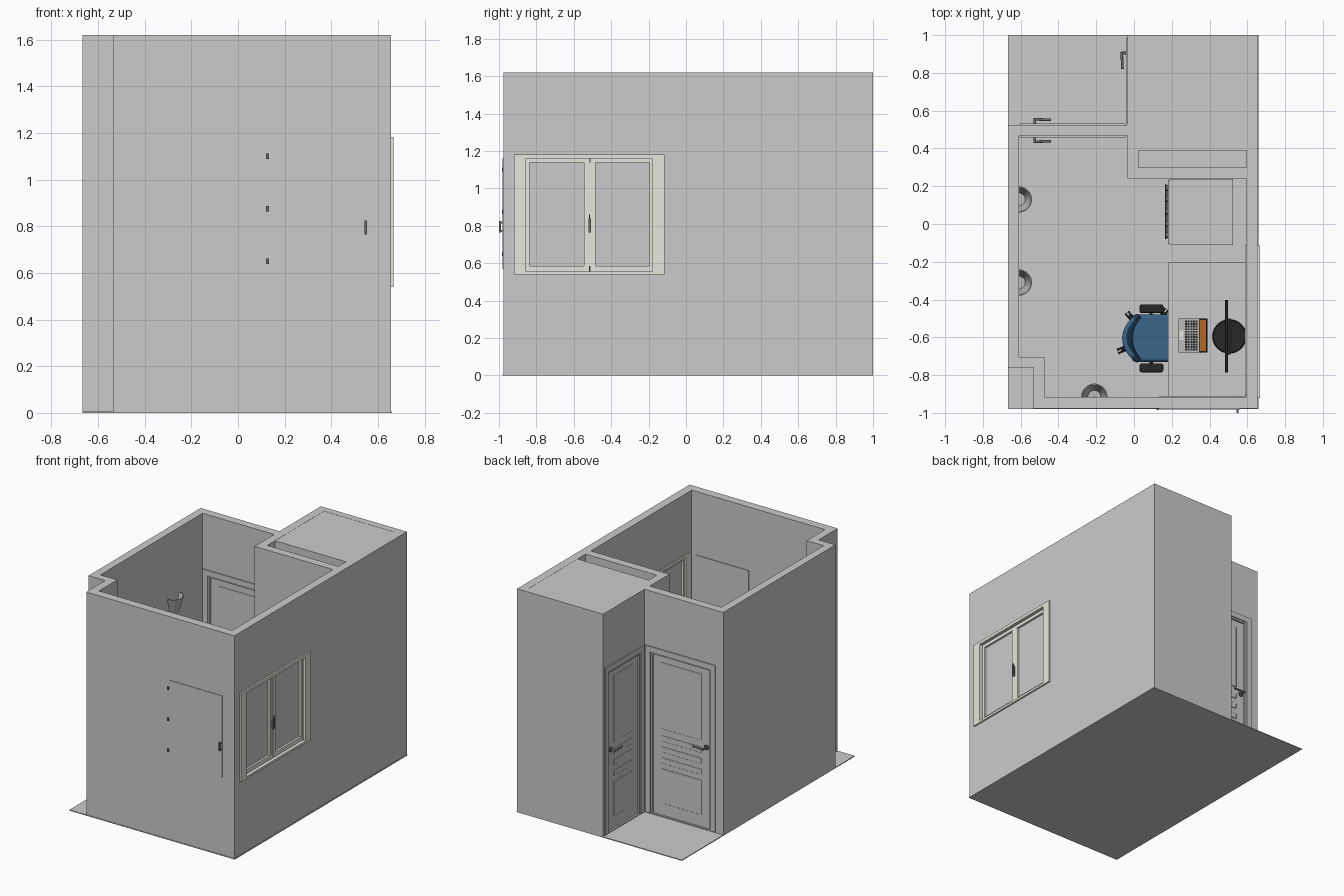
import bpy, bmesh, math
from mathutils import Matrix, Vector

if "Cube" in bpy.data.objects:
    bpy.data.objects.remove(bpy.data.objects["Cube"])

ID = Matrix.Identity(4)

def mat(name, r, g, b):
    m = bpy.data.materials.new(name)
    m.diffuse_color = (r, g, b, 1)
    m.use_nodes = True
    m.node_tree.nodes["Principled BSDF"].inputs["Base Color"].default_value = m.diffuse_color
    return m

BEIGE, GLASS = mat("beige", .8, .8, .73), mat("glass", .6, .6, .62)
BLACK, METAL = mat("black", .02, .02, .02), mat("dark_metal", .15, .15, .15)
BLUE, ORANGE = mat("blue", .04, .13, .25), mat("orange", .8, .25, .03)
SILVER, GROUND = mat("silver", .5, .5, .5), mat("ground_grey", .55, .55, .55)

def finish(name, bm, m=None, M=ID, bevel=0, smooth=False):
    bmesh.ops.recalc_face_normals(bm, faces=bm.faces)
    me = bpy.data.meshes.new(name)
    bm.to_mesh(me)
    bm.free()
    me.transform(M)
    ob = bpy.data.objects.new(name, me)
    bpy.context.collection.objects.link(ob)
    if m:
        me.materials.append(m)
    if smooth:
        me.shade_smooth()
        me.set_sharp_from_angle(angle=.7)
    if bevel:
        b = ob.modifiers.new("bevel", 'BEVEL')
        b.width, b.segments = bevel, 3
    return ob

def box(bm, lo, hi):
    lo, hi = Vector(lo), Vector(hi)
    T = Matrix.Translation((lo + hi) / 2) @ Matrix.Diagonal((*(hi - lo), 1))
    bmesh.ops.create_cube(bm, size=1, matrix=T)

def rod(bm, p, q, r, r2=None, n=16):
    p, q = Vector(p), Vector(q)
    T = Matrix.Translation((p + q) / 2) @ (q - p).to_track_quat('Z', 'Y').to_matrix().to_4x4()
    bmesh.ops.create_cone(bm, cap_ends=True, segments=n, radius1=r, radius2=r if r2 is None else r2,
                          depth=(q - p).length, matrix=T)

def boxes(name, lst, m=None, M=ID, bevel=0):
    bm = bmesh.new()
    for lo, hi in lst:
        box(bm, lo, hi)
    return finish(name, bm, m, M, bevel)

def rods(name, lst, m=None, M=ID):
    bm = bmesh.new()
    for a in lst:
        rod(bm, *a)
    return finish(name, bm, m, M, smooth=True)

def slab(name, loops, z0, z1, m=None):
    # flat plan with holes, extruded upwards
    bm = bmesh.new()
    for loop in loops:
        vs = [bm.verts.new((x, y, z0)) for x, y in loop]
        for a, b in zip(vs, vs[1:] + vs[:1]):
            bm.edges.new((a, b))
    bmesh.ops.triangle_fill(bm, edges=bm.edges[:], use_beauty=True)
    g = bmesh.ops.extrude_face_region(bm, geom=bm.faces[:])
    vs = [v for v in g["geom"] if isinstance(v, bmesh.types.BMVert)]
    bmesh.ops.translate(bm, verts=vs, vec=(0, 0, z1 - z0))
    return finish(name, bm, m)

# floor and walls
H = 1.62
outer = [(-.533, -.977), (.655, -.977), (.655, 1), (-.035, 1), (-.035, .525), (-.667, .525), (-.667, -.76), (-.533, -.76)]
room = [(-.475, -.915), (.595, -.915), (.595, .24), (-.035, .24), (-.035, .465), (-.61, .465), (-.61, -.705), (-.475, -.705)]
bath = [(.025, .30), (.595, .30), (.595, .95), (.025, .95)]
boxes("ground_plate", [((-.667, -.98, 0), (.66, 1, .006))], GROUND)
slab("room_floor", [room], .006, .012)
slab("bath_floor", [bath], .006, .012)
walls = slab("walls", [outer, room, bath], .006, H)
cutter = boxes("wall_cutter", [((-.565, .4, .013), (-.085, .6, 1.18)), ((-.1, .575, .013), (.1, .945, 1.18)),
                               ((.55, -.86, .552), (.7, -.17, 1.165))])
cutter.hide_render = True
bo = walls.modifiers.new("openings", 'BOOLEAN')
bo.operation, bo.object, bo.solver = 'DIFFERENCE', cutter, 'EXACT'
bpy.context.view_layer.update()
walls.data = bpy.data.meshes.new_from_object(walls.evaluated_get(bpy.context.evaluated_depsgraph_get()))
walls.modifiers.clear()
bpy.data.objects.remove(cutter)
boxes("bath_roof", [((.025, .39, H - .06), (.595, .95, H - .001))])

# doors: local x along the wall, local y is the outward normal
def door(name, w, s, M):
    h, t, k = w / 2, .04, 1.18
    trim, panels = [], []
    for v0, v1 in ((.03, .038), (-.038, -.03)):
        trim += [((-h - t, v0, .012), (-h, v1, k)), ((h, v0, .012), (h + t, v1, k)),
                 ((-h - t, v0, k), (h + t, v1, k + t))]
    trim += [((-h, -.03, .012), (-h + .012, .03, k)), ((h - .012, -.03, .012), (h, .03, k)),
             ((-h + .012, -.03, k - .012), (h - .012, .03, k))]
    boxes(name + "_frame", trim, None, M)
    boxes(name + "_leaf", [((-h + .013, -.018, .014), (h - .013, .018, k - .014))], None, M)
    pw = h - .08
    for z0, z1 in ((.64, 1.12), (.55, .59), (.47, .51), (.39, .43), (.1, .35)):
        panels.append(((-pw, -.023, z0), (pw, .023, z1)))
    boxes(name + "_panels", panels, None, M, .004)
    u, grip = s * (h - .04), []
    for d in (-1, 1):
        grip += [((u, d * .017, .6), (u, d * .026, .6), .018), ((u, d * .02, .6), (u, d * .062, .6), .007),
                 ((u + s * .006, d * .06, .6), (u - s * .085, d * .056, .6), .007)]
    rods(name + "_handles", grip, METAL, M)

door("entry_door", .48, -1, Matrix.Translation((-.325, .495, 0)))
door("bath_door", .37, 1, Matrix.Translation((-.005, .76, 0)) @ Matrix.Rotation(math.pi / 2, 4, 'Z'))

# window in the right wall
def ring(x0, x1, y0, y1, z0, z1, side, bot, top):
    return [((x0, y0, z0), (x1, y0 + side, z1)), ((x0, y1 - side, z0), (x1, y1, z1)),
            ((x0, y0 + side, z0), (x1, y1 - side, z0 + bot)), ((x0, y0 + side, z1 - top), (x1, y1 - side, z1))]

boxes("window_trim", ring(.65, .667, -.92, -.115, .54, 1.182, .065, .016, .022)
      + ring(.588, .6, -.905, -.115, .54, 1.182, .065, .016, .022), BEIGE)
boxes("window_sashes", ring(.605, .64, -.856, -.516, .555, 1.162, .02, .03, .024)
      + ring(.605, .64, -.514, -.174, .555, 1.162, .02, .03, .024)
      + [((.61, -.546, .585), (.638, -.484, 1.138))], BEIGE)
boxes("window_glass", [((.62, -.84, .58), (.625, -.54, 1.14)), ((.62, -.49, .58), (.625, -.19, 1.14))], GLASS)
boxes("window_handle", [((.638, -.522, .765), (.65, -.508, .84)), ((.645, -.518, .78), (.656, -.512, .86))], METAL)

# flush hatch in the front wall
boxes("hatch_leaf", [((.135, -.981, .57), (.56, -.976, 1.16)), ((.135, -.916, .57), (.56, -.91, 1.16))])
boxes("hatch_hinges", [((.12, -.985, z - .011), (.132, -.975, z + .011)) for z in (.65, .875, 1.1)], METAL)
boxes("hatch_handle", [((.543, -1, .765), (.553, -.99, .825)), ((.543, -.99, .768), (.553, -.978, .778)),
                       ((.543, -.99, .812), (.553, -.978, .822))], METAL)

# half-cone wall lamps
def lamp(name, x, y, start):
    prof = [(.002, 1.02), (.03, 1.02), (.07, 1.15), (.064, 1.15), (.034, 1.035), (.002, 1.035)]
    bm, n = bmesh.new(), 20
    rows = []
    for i in range(n + 1):
        a = start + math.pi * i / n
        rows.append([bm.verts.new((x + r * math.cos(a), y + r * math.sin(a), z)) for r, z in prof])
    for a, b in zip(rows, rows[1:]):
        for j in range(len(prof)):
            k = (j + 1) % len(prof)
            bm.faces.new((a[j], a[k], b[k], b[j]))
    bm.faces.new(rows[0])
    bm.faces.new(rows[-1])
    finish(name, bm, SILVER, smooth=True)

lamp("left_lamp_1", -.61, .13, -math.pi / 2)
lamp("left_lamp_2", -.61, -.31, -math.pi / 2)
lamp("front_lamp", -.21, -.915, 0)

# desk
D = .45
boxes("desk", [((.18, -.912, D - .02), (.594, -.205, D)), ((.2, -.905, .012), (.585, -.885, D - .02)),
               ((.2, -.232, .012), (.585, -.212, D - .02)), ((.57, -.885, .2), (.585, -.232, D - .02))])

# cooker with knobs, oven door and handle
boxes("cooker_body", [((.19, -.11, .012), (.525, .238, .52))], GLASS)
boxes("cooker_front", [((.18, -.105, .04), (.19, .233, .41)), ((.18, -.105, .42), (.19, .233, .515))], SILVER)
boxes("oven_window", [((.178, -.06, .12), (.181, .19, .34))], BLACK)
rods("cooker_knobs", [((.181, y, .467), (.168, y, .467), .014) for y in (-.06, 0, .065, .13, .19)]
     + [((.17, -.08, .385), (.17, .21, .385), .005)], METAL)

# laptop
boxes("laptop_base", [((.235, -.68, D), (.35, -.5, D + .008))], SILVER)
boxes("laptop_keys", [((.27 + i * .014, -.67 + j * .0135, D + .007), (.281 + i * .014, -.66 + j * .0135, D + .011))
                      for i in range(5) for j in range(12)], BLACK)
boxes("laptop_touchpad", [((.241, -.615, D + .007), (.262, -.565, D + .0095))], BEIGE)
tilt = Matrix.Translation((.348, -.59, D + .008)) @ Matrix.Rotation(.3, 4, 'Y')
boxes("laptop_lid", [((0, -.09, 0), (.006, .09, .12))], BLACK, tilt)
boxes("laptop_screen", [((-.0012, -.083, .008), (.001, .083, .113))], ORANGE, tilt)

# monitor on a round foot
boxes("monitor", [((.482, -.787, D + .07), (.497, -.402, D + .3)), ((.49, -.69, D + .11), (.512, -.5, D + .26))], BLACK, bevel=.003)
rods("monitor_stand", [((.505, -.595, D), (.505, -.595, D + .012), .09, .085, 40),
                       ((.508, -.595, D + .01), (.508, -.595, D + .16), .014)], BLACK)

# office chair facing the desk
cx, cy = .08, -.605
boxes("chair_seat", [((-.01, cy - .125, .25), (.2, cy + .125, .295))], BLUE, bevel=.018)
bm = bmesh.new()
N = 12
g = [[bm.verts.new((-.02 + .05 * u * u - .03 * v, cy + u * .12 * (1 - .15 * v * v), .33 + .27 * v))
      for u in (2 * i / N - 1 for i in range(N + 1))] for v in (j / 6 for j in range(7))]
for a, b in zip(g, g[1:]):
    for i in range(N):
        bm.faces.new((a[i], a[i + 1], b[i + 1], b[i]))
back = finish("chair_back", bm, BLUE, smooth=True)
so = back.modifiers.new("thickness", 'SOLIDIFY')
so.thickness, so.offset = .026, 0
arms, legs = [], [((cx, cy, .06), (cx, cy, .25), .016)]
for s in (-1, 1):
    y = cy + s * .157
    arms.append(((.03, y - .023, .395), (.155, y + .023, .415)))
    legs += [((.09, y, .4), (.09, y, .26), .009), ((.09, y, .265), (.09, cy, .25), .009)]
legs.append(((.03, cy, .25), (-.035, cy, .27), .012))
legs.append(((-.035, cy, .265), (-.032, cy, .46), .012))
wheels = []
for i in range(5):
    a = math.radians(203 + 72 * i)
    d, t = Vector((math.cos(a), math.sin(a), 0)), Vector((-math.sin(a), math.cos(a), 0))
    c = Vector((cx, cy, 0))
    tip = c + d * .16
    legs.append((c + Vector((0, 0, .08)), tip + Vector((0, 0, .05)), .014, .008))
    for s in (-1, 1):
        p = tip + Vector((0, 0, .032))
        wheels.append((p + t * s * .004, p + t * s * .015, .02))
boxes("chair_arm_pads", arms, BLACK, bevel=.009)
rods("chair_frame", legs, BLACK)
rods("chair_castors", wheels, BLACK)
